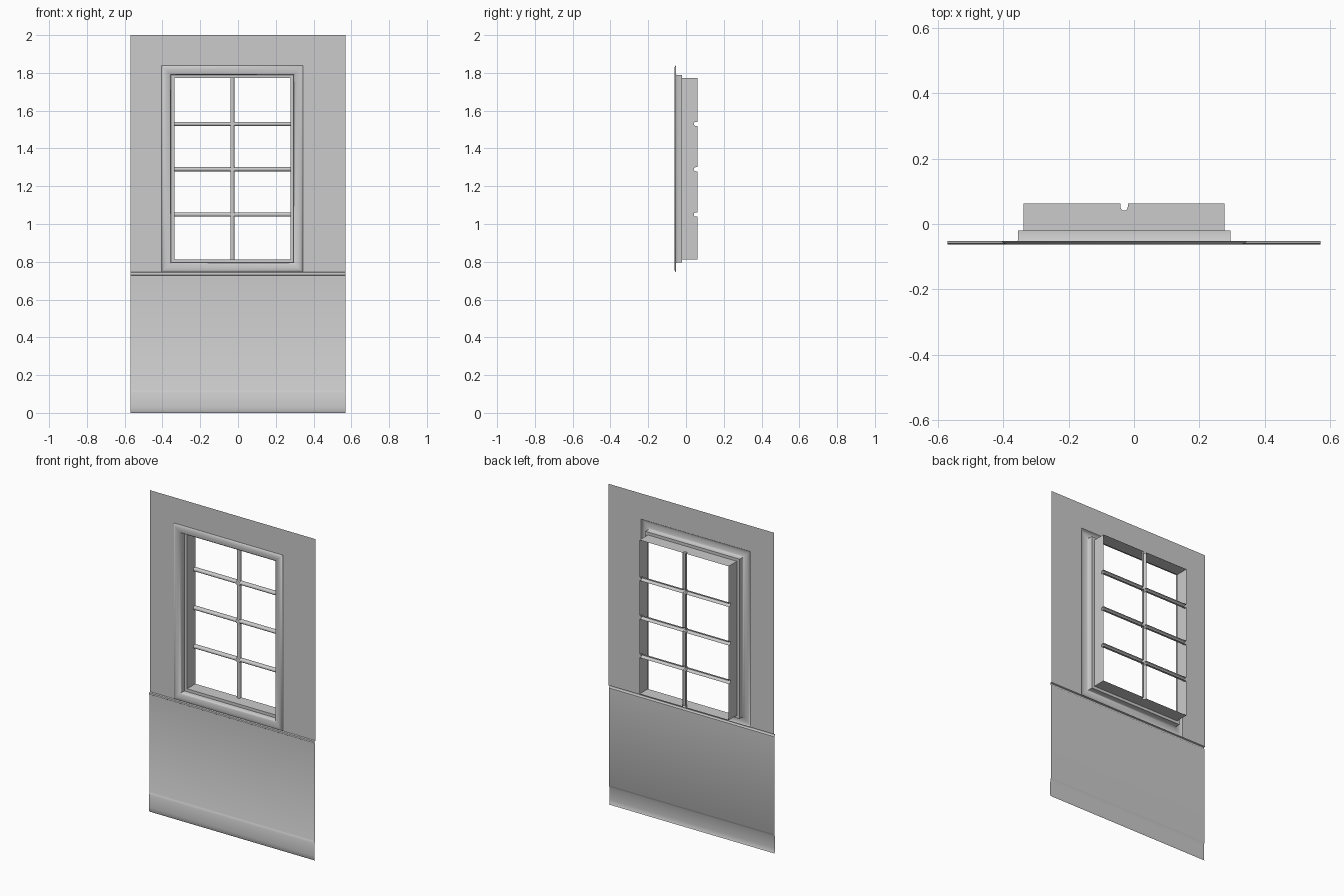
import bpy, bmesh, math

cube = bpy.data.objects.get("Cube")
if cube:
    bpy.data.objects.remove(cube, do_unlink=True)

# One pale grey for everything
grey = bpy.data.materials.new("pale_grey")
grey.use_nodes = True
color = (0.6, 0.6, 0.6, 1)
grey.diffuse_color = color
grey.node_tree.nodes["Principled BSDF"].inputs["Base Color"].default_value = color

HALF_W, TOP, RAIL = 0.57, 2.0, 0.745      # wall sheet
WALL_Y, BACK_Y = -0.052, 0.062
X0, X1, Z0, Z1 = -0.405, 0.345, RAIL, 1.84  # outside of the window trim
STEP = 0.068                              # trim edge to inner jamb
IX0, IX1, IZ0, IZ1 = X0 + STEP, X1 - STEP, Z0 + STEP, Z1 - STEP
BAR_X, BAR_Z, BAR_R = -0.03, (1.05, 1.29, 1.53), 0.011
BAR_FRONT = BACK_Y - 0.021


def build(name, faces, smooth=False):
    """Make an object from a list of faces given as point lists."""
    bm = bmesh.new()
    for points in faces:
        bm.faces.new([bm.verts.new(p) for p in points])
    bmesh.ops.remove_doubles(bm, verts=bm.verts, dist=1e-5)
    mesh = bpy.data.meshes.new(name)
    bm.to_mesh(mesh)
    bm.free()
    mesh.materials.append(grey)
    obj = bpy.data.objects.new(name, mesh)
    bpy.context.collection.objects.link(obj)
    if smooth:
        bpy.ops.object.select_all(action='DESELECT')
        obj.select_set(True)
        bpy.context.view_layer.objects.active = obj
        bpy.ops.object.shade_smooth_by_angle(angle=math.radians(50))
    return obj


def strip(a, b):
    """Quads joining two matching point rows."""
    return [(a[i], b[i], b[i + 1], a[i + 1]) for i in range(len(a) - 1)]


def panel(x0, x1, z0, z1):
    return [(x0, WALL_Y, z0), (x1, WALL_Y, z0), (x1, WALL_Y, z1), (x0, WALL_Y, z1)]


def channel(c):
    """Round-bottomed groove section, open at the back, centred on c."""
    arc = [(c + BAR_R * math.cos(k * math.pi / 8),
            BAR_FRONT + BAR_R * (1 - math.sin(k * math.pi / 8))) for k in range(9)]
    return [(c + BAR_R, BACK_Y)] + arc + [(c - BAR_R, BACK_Y)]


# Upper wall around the window
build("upper_wall", [panel(-HALF_W, X0, RAIL, Z1), panel(X1, HALF_W, RAIL, Z1),
                     panel(-HALF_W, X0, Z1, TOP), panel(X0, X1, Z1, TOP),
                     panel(X1, HALF_W, Z1, TOP)])

# Lower wall: baseboard, wainscot and thin chair rail in one section
section = [(-0.057, 0), (-0.061, 0.008), (-0.062, 0.03), (-0.061, 0.105), (-0.056, 0.118),
           (-0.055, 0.12), (-0.055, 0.728), (-0.060, 0.731), (-0.061, 0.737),
           (-0.060, 0.742), (WALL_Y, RAIL)]
build("lower_wall", strip([(-HALF_W, y, z) for y, z in section],
                          [(HALF_W, y, z) for y, z in section]), True)

# Moulded trim, outer reveal and step, swept round the opening
trim = [(0, WALL_Y), (0.003, -0.056), (0.009, -0.060), (0.016, -0.062), (0.028, -0.061),
        (0.038, -0.059), (0.046, -0.056), (0.05, -0.05), (0.05, -0.02), (STEP, -0.02)]


def corner(right, top):
    return [(X1 - d if right else X0 + d, y, Z1 - d if top else Z0 + d) for d, y in trim]


corners = [corner(0, 0), corner(1, 0), corner(1, 1), corner(0, 1)]
faces = []
for i in range(4):
    faces += strip(corners[i], corners[(i + 1) % 4])
build("window_trim", faces, True)


# Inner jambs, notched where the glazing bars run out
def jamb(start, end, bars):
    outline = [(start, -0.02), (end, -0.02), (end, BACK_Y)]
    for c in reversed(bars):
        outline += channel(c)
    return outline + [(start, BACK_Y)]


for name, x in (("right_jamb", IX0), ("left_jamb", IX1)):
    build(name, [[(x, y, t) for t, y in jamb(IZ0, IZ1, BAR_Z)]])
for name, z in (("sill", IZ0), ("head", IZ1)):
    build(name, [[(t, y, z) for t, y in jamb(IX0, IX1, (BAR_X,))]])

# Horizontal glazing bars, broken at the crossings
faces = []
for z in BAR_Z:
    for a, b in ((IX0, BAR_X - BAR_R), (BAR_X + BAR_R, IX1)):
        faces += strip([(a, y, t) for t, y in channel(z)],
                       [(b, y, t) for t, y in channel(z)])
build("horizontal_bars", faces, True)

# Vertical glazing bar
stops = [IZ0] + [z + s * BAR_R for z in BAR_Z for s in (-1, 1)] + [IZ1]
faces = []
for a, b in zip(stops[::2], stops[1::2]):
    faces += strip([(t, y, a) for t, y in channel(BAR_X)],
                   [(t, y, b) for t, y in channel(BAR_X)])
build("vertical_bar", faces, True)

# Flat fronts closing the bar crossings
build("bar_crossings", [[(BAR_X + i * BAR_R, BAR_FRONT, z + k * BAR_R)
                         for i, k in ((-1, -1), (1, -1), (1, 1), (-1, 1))] for z in BAR_Z])
